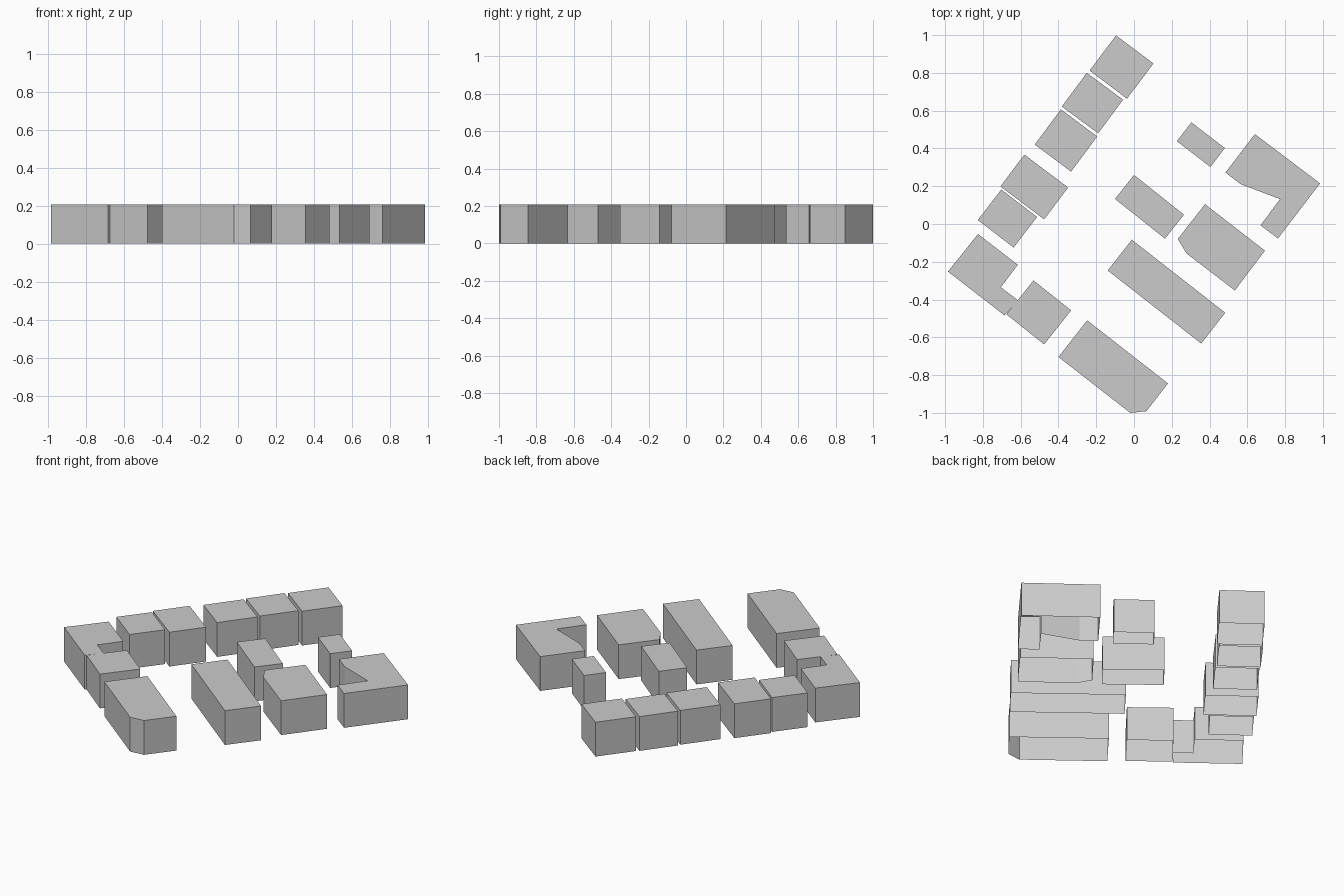
import bpy, bmesh
from math import radians
from mathutils import Matrix, Vector

if "Cube" in bpy.data.objects:
    bpy.data.objects.remove(bpy.data.objects["Cube"])

HEIGHT = 0.207


def extrude_footprint(name, points):
    """Flat-roofed shell standing on z = 0, open underneath."""
    bm = bmesh.new()
    base = bm.faces.new([bm.verts.new((x, y, 0)) for x, y in points])
    top = bmesh.ops.extrude_face_region(bm, geom=[base], use_keep_orig=True)["geom"]
    verts = [v for v in top if isinstance(v, bmesh.types.BMVert)]
    bmesh.ops.translate(bm, verts=verts, vec=(0, 0, HEIGHT))
    bmesh.ops.recalc_face_normals(bm, faces=bm.faces)
    floor = [f for f in bm.faces if all(v.co.z < 0.001 for v in f.verts)]
    bmesh.ops.delete(bm, geom=floor, context="FACES_ONLY")
    mesh = bpy.data.meshes.new(name)
    bm.to_mesh(mesh)
    bm.free()
    obj = bpy.data.objects.new(name, mesh)
    bpy.context.collection.objects.link(obj)
    return obj


def rectangle(cx, cy, length, depth, angle):
    turn = Matrix.Rotation(radians(angle), 2)
    corners = [(-1, -1), (1, -1), (1, 1), (-1, 1)]
    return [Vector((cx, cy)) + turn @ Vector((sx * length / 2, sy * depth / 2))
            for sx, sy in corners]


# Rectangular buildings: centre x, centre y, length, depth, angle
boxes = {
    "row_house_1": (-0.066, 0.831, 0.248, 0.233, -37),
    "row_house_2": (-0.22, 0.64, 0.239, 0.222, -36.5),
    "row_house_3": (-0.36, 0.442, 0.24, 0.232, -36.7),
    "row_house_4": (-0.528, 0.196, 0.29, 0.211, -37),
    "row_house_5": (-0.67, 0.029, 0.239, 0.204, -37.5),
    "corner_house": (-0.504, -0.468, 0.255, 0.23, -38.5),
    "long_block": (0.172, -0.358, 0.628, 0.207, -38),
    "middle_block": (0.082, 0.091, 0.338, 0.162, -38.5),
    "small_block": (0.354, 0.42, 0.224, 0.126, -37.5),
}
for name, spec in boxes.items():
    extrude_footprint(name, rectangle(*spec))

# Buildings with notched or clipped footprints
footprints = {
    "west_notched_building": [(-0.826, -0.053), (-0.615, -0.216), (-0.705, -0.335),
                              (-0.613, -0.405), (-0.685, -0.484), (-0.985, -0.252)],
    "south_clipped_building": [(-0.248, -0.51), (0.18, -0.844), (0.066, -0.991),
                               (-0.02, -1.0), (-0.4, -0.704)],
    "east_hooked_building": [(0.64, 0.476), (0.985, 0.215), (0.762, -0.077),
                             (0.67, -0.007), (0.773, 0.132), (0.566, 0.21),
                             (0.484, 0.272)],
    "east_clipped_building": [(0.376, 0.105), (0.693, -0.141), (0.534, -0.352),
                              (0.278, -0.156), (0.232, -0.079)],
}
for name, points in footprints.items():
    extrude_footprint(name, points)
